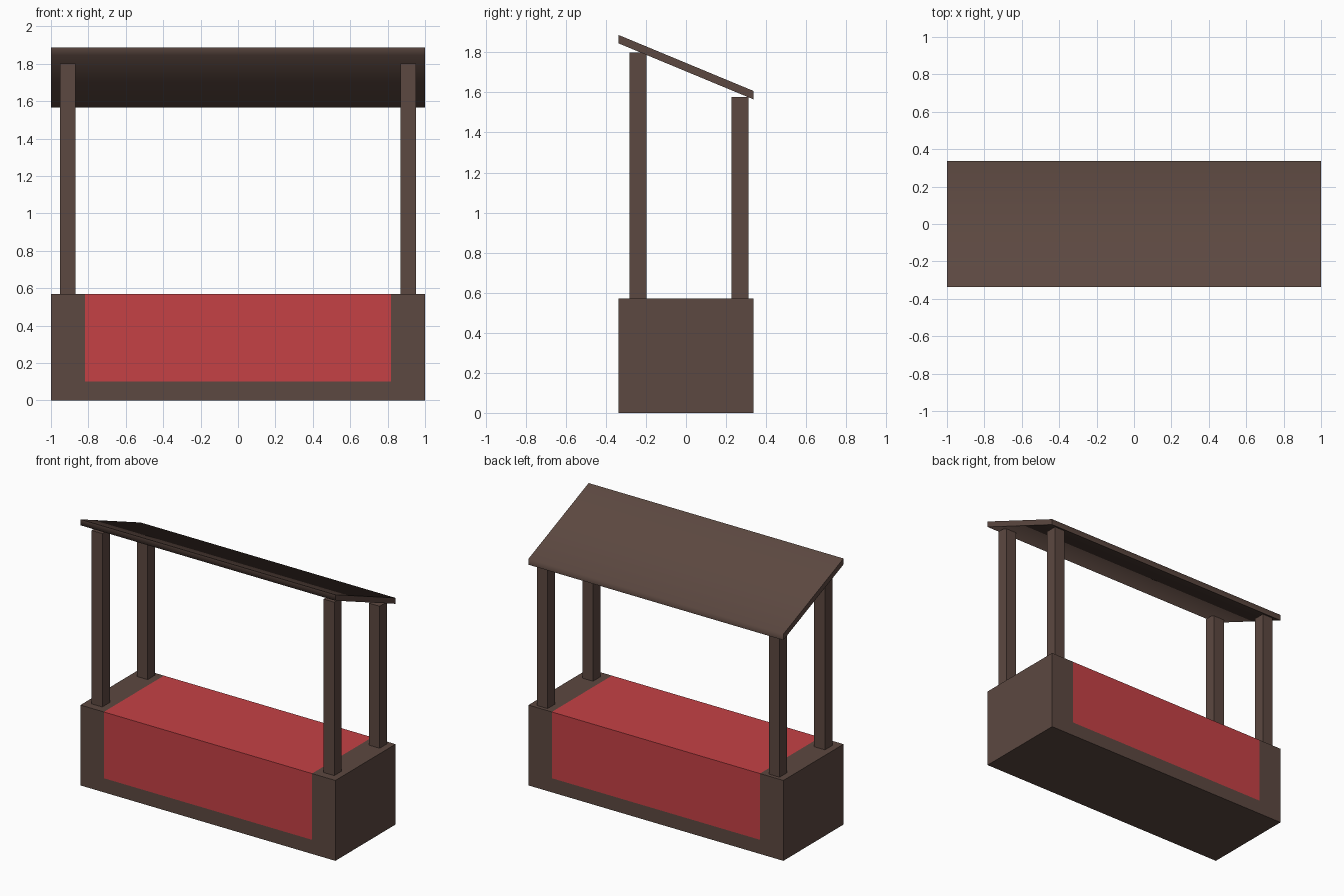
import bpy, bmesh, math
from mathutils import Vector

if "Cube" in bpy.data.objects:
    bpy.data.objects.remove(bpy.data.objects["Cube"])

HALF_X, HALF_Y = 1.0, 0.337
COUNTER_TOP = 0.57


def material(name, rgb):
    mat = bpy.data.materials.new(name)
    mat.diffuse_color = (*rgb, 1)
    mat.use_nodes = True
    mat.node_tree.nodes["Principled BSDF"].inputs["Base Color"].default_value = mat.diffuse_color
    return mat


wood = material("dark_wood", (0.107, 0.065, 0.052))
red = material("red_cloth", (0.56, 0.053, 0.06))


def add_object(name, bm, *mats):
    bmesh.ops.recalc_face_normals(bm, faces=bm.faces)
    mesh = bpy.data.meshes.new(name)
    bm.to_mesh(mesh)
    bm.free()
    for mat in mats:
        mesh.materials.append(mat)
    obj = bpy.data.objects.new(name, mesh)
    bpy.context.collection.objects.link(obj)
    return obj


def box(x0, x1, y0, y1, z0, z1):
    bm = bmesh.new()
    bmesh.ops.create_cube(bm, size=1)
    for v in bm.verts:
        v.co = Vector(((x0 + x1) / 2 + v.co.x * (x1 - x0),
                       (y0 + y1) / 2 + v.co.y * (y1 - y0),
                       (z0 + z1) / 2 + v.co.z * (z1 - z0)))
    return bm


# Counter: one block, cut so the cloth panel lies flush on front, top and back
CLOTH_X, CLOTH_Z = 0.817, 0.10
bm = box(-HALF_X, HALF_X, -HALF_Y, HALF_Y, 0, COUNTER_TOP)
for co, no in (((-CLOTH_X, 0, 0), (1, 0, 0)),
               ((CLOTH_X, 0, 0), (1, 0, 0)),
               ((0, 0, CLOTH_Z), (0, 0, 1))):
    bmesh.ops.bisect_plane(bm, geom=bm.verts[:] + bm.edges[:] + bm.faces[:],
                           plane_co=co, plane_no=no)
for f in bm.faces:
    c = f.calc_center_median()
    if abs(c.x) < CLOTH_X and c.z > CLOTH_Z:
        f.material_index = 1
add_object("counter_with_cloth", bm, wood, red)

# Posts: tall pair at the front, shorter pair at the back
for row, y, top in (("front", -0.239, 1.80), ("back", 0.269, 1.577)):
    for side, x in (("left", -0.91), ("right", 0.91)):
        r = 0.042
        add_object(f"{row}_{side}_post",
                   box(x - r, x + r, y - r, y + r, COUNTER_TOP, top), wood)

# Roof: thin slab sheared to slope down towards the back
bm = box(-HALF_X, HALF_X, -HALF_Y, HALF_Y, 1.705, 1.747)
for v in bm.verts:
    v.co.z -= v.co.y * 0.415
roof = add_object("sloping_roof", bm, wood)

# Soften only the shallow long edges of the roof
bpy.context.view_layer.objects.active = roof
roof.select_set(True)
bpy.ops.object.shade_smooth_by_angle(angle=math.radians(75))
